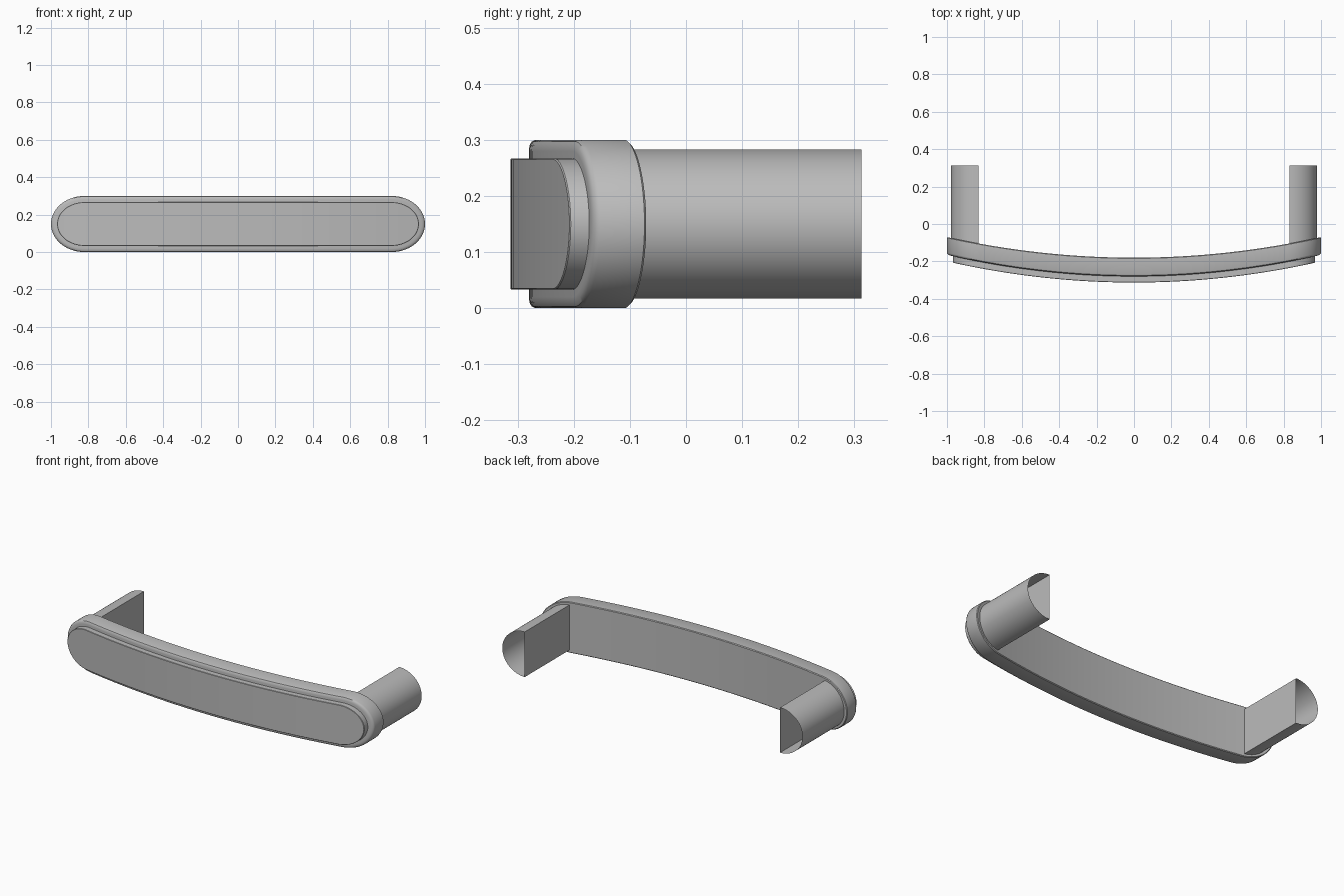
import bpy, bmesh, math

if "Cube" in bpy.data.objects:
    bpy.data.objects.remove(bpy.data.objects["Cube"])

metal = bpy.data.materials.new("satin_grey")
metal.diffuse_color = (0.5, 0.5, 0.5, 1)
metal.use_nodes = True
metal.node_tree.nodes["Principled BSDF"].inputs["Base Color"].default_value = metal.diffuse_color

ZC = 0.15       # mid height of the handle
HALF = 0.82     # half length of the straight run


def outline(inset, ends=20, straight=36):
    """Stadium outline in x/z, starting at the right tip, symmetric in z."""
    rx, rz = 0.18 - inset, 0.15 - inset
    up = [(HALF + rx * math.cos(a), rz * math.sin(a))
          for a in (math.pi / 2 * i / ends for i in range(ends + 1))]
    up += [(HALF - 2 * HALF * i / straight, rz) for i in range(1, straight)]
    up += [(-x, z) for x, z in reversed(up[:ends + 1])]
    return up + [(x, -z) for x, z in reversed(up[1:-1])]


def finish(name, bm, angle=35):
    bmesh.ops.recalc_face_normals(bm, faces=bm.faces)
    me = bpy.data.meshes.new(name)
    bm.to_mesh(me)
    bm.free()
    me.materials.append(metal)
    ob = bpy.data.objects.new(name, me)
    bpy.context.collection.objects.link(ob)
    bpy.ops.object.select_all(action='DESELECT')
    ob.select_set(True)
    bpy.context.view_layer.objects.active = ob
    bpy.ops.object.shade_smooth_by_angle(angle=math.radians(angle))
    return ob


def bowed_solid(name, layers):
    """Stack of stadium rings (inset, y at centre, bow) closed at both ends."""
    bm = bmesh.new()
    rings = [[bm.verts.new((x, y0 + bow * x * x, ZC + z)) for x, z in outline(d)]
             for d, y0, bow in layers]
    n = len(rings[0])
    for a, b in zip(rings, rings[1:]):
        for i in range(n):
            j = (i + 1) % n
            bm.faces.new((a[i], a[j], b[j], b[i]))
    for r in (rings[0], rings[-1]):
        for i in range(n // 2):
            quad = [r[i], r[i + 1], r[n - i - 1], r[(n - i) % n]]
            bm.faces.new(list(dict.fromkeys(quad)))
    return finish(name, bm)


# Bowed grip bar with softened front rim
bowed_solid("grip_bar", [
    (0.004, -0.180, 0.11), (0.0, -0.184, 0.11), (0.0, -0.268, 0.115),
    (0.003, -0.275, 0.115), (0.010, -0.279, 0.115), (0.02, -0.280, 0.115)])

# Raised front plate
bowed_solid("front_plate", [
    (0.033, -0.265, 0.114), (0.033, -0.311, 0.113), (0.035, -0.313, 0.113)])

# Open D-section legs, flat wall facing inwards
for side, name in ((1, "right_leg"), (-1, "left_leg")):
    bm = bmesh.new()
    prof = [(side * (0.832 + 0.146 * math.cos(a)), ZC + 0.133 * math.sin(a))
            for a in (math.pi * (i / 32 - 0.5) for i in range(33))]
    a, b = [[bm.verts.new((x, y, z)) for x, z in prof] for y in (-0.13, 0.313)]
    for i in range(len(prof)):
        j = (i + 1) % len(prof)
        bm.faces.new((a[i], a[j], b[j], b[i]))
    finish(name, bm)
